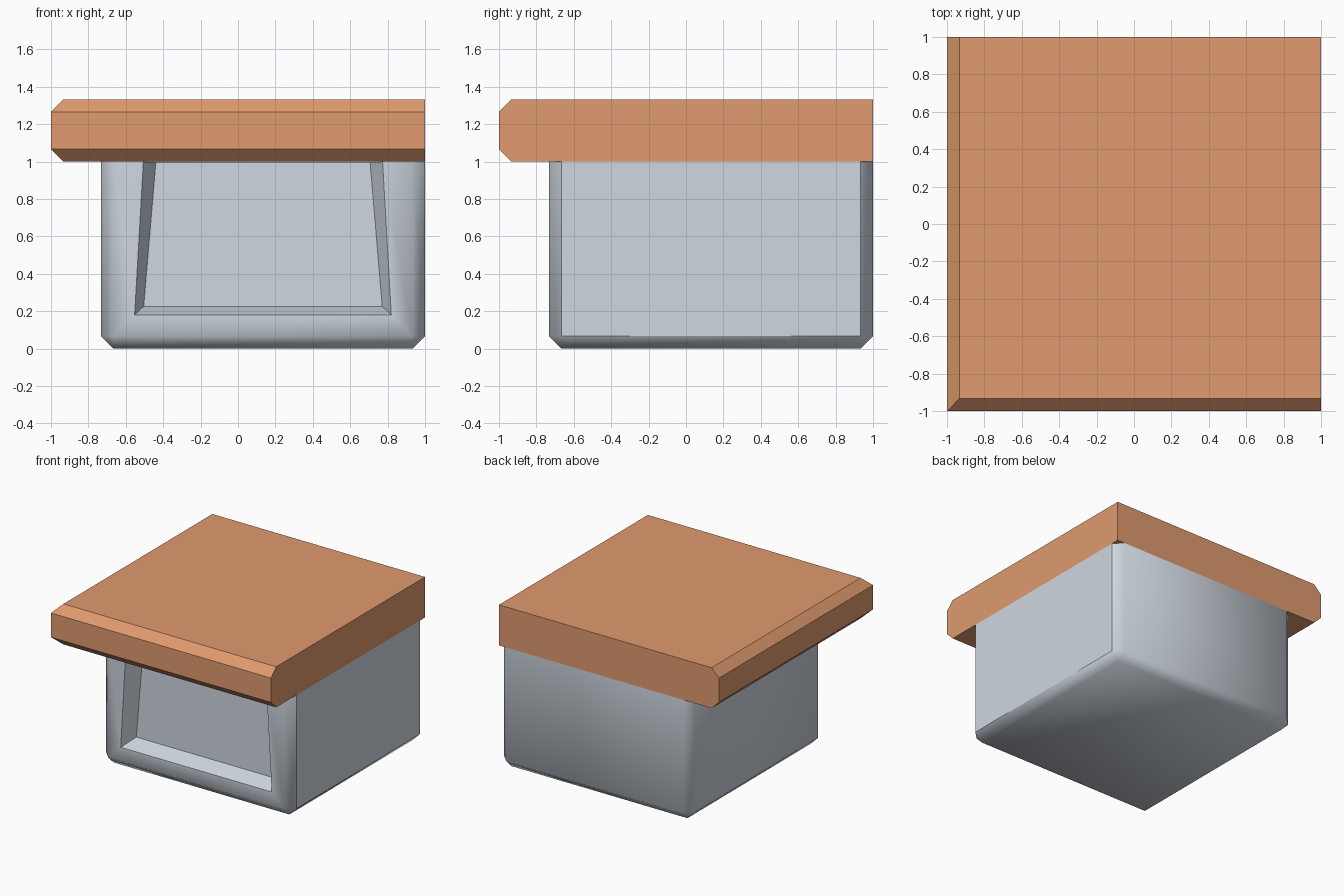
import bpy, bmesh
from mathutils import Matrix, Vector

if "Cube" in bpy.data.objects:
    bpy.data.objects.remove(bpy.data.objects["Cube"])

B = 0.067  # chamfer size used everywhere


def material(name, rgb):
    m = bpy.data.materials.new(name)
    lin = [c / 255 / 12.92 if c < 11 else ((c / 255 + 0.055) / 1.055) ** 2.4 for c in rgb]
    m.diffuse_color = (*lin, 1)
    m.use_nodes = True
    m.node_tree.nodes["Principled BSDF"].inputs["Base Color"].default_value = m.diffuse_color
    return m


def finish(name, bm, mat):
    me = bpy.data.meshes.new(name)
    bm.to_mesh(me)
    bm.free()
    ob = bpy.data.objects.new(name, me)
    me.materials.append(mat)
    bpy.context.collection.objects.link(ob)


wood = material("warm wood", (224, 155, 110))
metal = material("pale grey", (207, 215, 224))

# Countertop: stacked rectangles, chamfered on the left and front sides only
bm = bmesh.new()
rings = []
for z, lo in ((1, -1 + B), (1 + B, -1), (1.333 - B, -1), (1.333, -1 + B)):
    rings.append([bm.verts.new((x, y, z)) for x, y in ((lo, lo), (1, lo), (1, 1), (lo, 1))])
bm.faces.new(rings[0][::-1])
bm.faces.new(rings[-1])
for a, b in zip(rings, rings[1:]):
    for i in range(4):
        j = (i + 1) % 4
        bm.faces.new((a[i], a[j], b[j], b[i]))
finish("countertop", bm, wood)

# Cabinet body: box with chamfered bottom and vertical edges
bm = bmesh.new()
bmesh.ops.create_cube(bm, size=1, matrix=Matrix.Translation((0.1335, 0.1335, 0.5))
                      @ Matrix.Diagonal((1.733, 1.733, 1, 1)))
edges = [e for e in bm.edges if min(v.co.z for v in e.verts) < 0.5]
bmesh.ops.bevel(bm, geom=edges, offset=B, offset_type='OFFSET', segments=1,
                profile=0.5, affect='EDGES')
bm.normal_update()
top = [f for f in bm.faces if f.normal.z > 0.9]
bmesh.ops.delete(bm, geom=top, context='FACES')
for f in bm.faces:
    f.smooth = True

# Recessed front panel with sloping sides
front = next(f for f in bm.faces if f.normal.y < -0.99)
bmesh.ops.inset_region(bm, faces=[front], thickness=0.16)
outline = list(front.edges)
walls = bmesh.ops.inset_region(bm, faces=[front], thickness=B)["faces"]
bmesh.ops.translate(bm, verts=front.verts, vec=Vector((0, 0.133, 0)))

# Flat side panel and recess, with crisp borders
side = next(f for f in bm.faces if f.normal.x > 0.99)
for f in (front, side, *walls):
    f.smooth = False
    for e in f.edges:
        e.smooth = False
bm.normal_update()
finish("cabinet_body", bm, metal)
